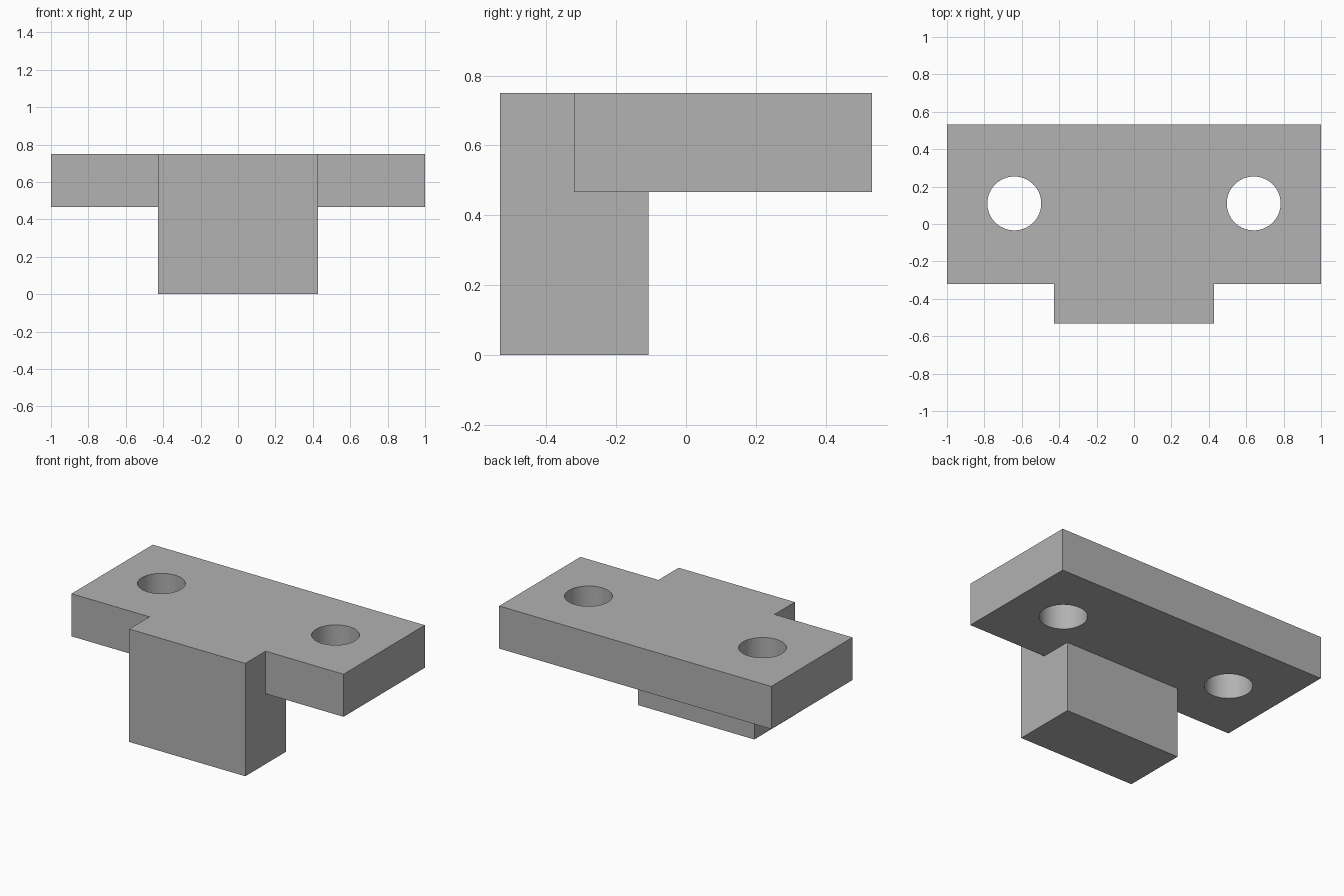
import bpy

cube = bpy.data.objects.get("Cube")
if cube:
    bpy.data.objects.remove(cube, do_unlink=True)

# Single plain grey finish
GREY = (0.445, 0.445, 0.445, 1.0)
grey = bpy.data.materials.new("plain_grey")
grey.use_nodes = True
grey.diffuse_color = GREY
grey.node_tree.nodes["Principled BSDF"].inputs["Base Color"].default_value = GREY


def box(name, low, high):
    """Axis-aligned box between two corners."""
    centre = [(a + b) / 2 for a, b in zip(low, high)]
    bpy.ops.mesh.primitive_cube_add(size=1, location=centre)
    obj = bpy.context.object
    obj.name = name
    obj.scale = [b - a for a, b in zip(low, high)]
    bpy.ops.object.transform_apply(location=True, rotation=False, scale=True)
    obj.data.materials.append(grey)
    return obj


def combine(target, tool, operation):
    """Apply a boolean and discard the tool."""
    tool.hide_render = True
    mod = target.modifiers.new(tool.name, "BOOLEAN")
    mod.operation = operation
    mod.solver = "EXACT"
    mod.object = tool
    bpy.ops.object.select_all(action="DESELECT")
    target.select_set(True)
    bpy.context.view_layer.objects.active = target
    bpy.ops.object.modifier_apply(modifier=mod.name)
    bpy.data.objects.remove(tool, do_unlink=True)


# Wide mounting plate with the front block hanging below it
bracket = box("mounting_bracket", (-1, -0.32, 0.467), (1, 0.533, 0.75))
combine(bracket, box("front_block", (-0.427, -0.533, 0), (0.427, -0.107, 0.75)), "UNION")

# Two through holes
for side in (-1, 1):
    bpy.ops.mesh.primitive_cylinder_add(
        vertices=64, radius=0.144, depth=1, location=(side * 0.64, 0.11, 0.6))
    hole = bpy.context.object
    hole.name = "hole_cutter"
    hole.data.materials.append(grey)
    combine(bracket, hole, "DIFFERENCE")

# Smooth hole walls, sharp outer edges
bpy.ops.object.shade_smooth_by_angle(angle=0.5)
